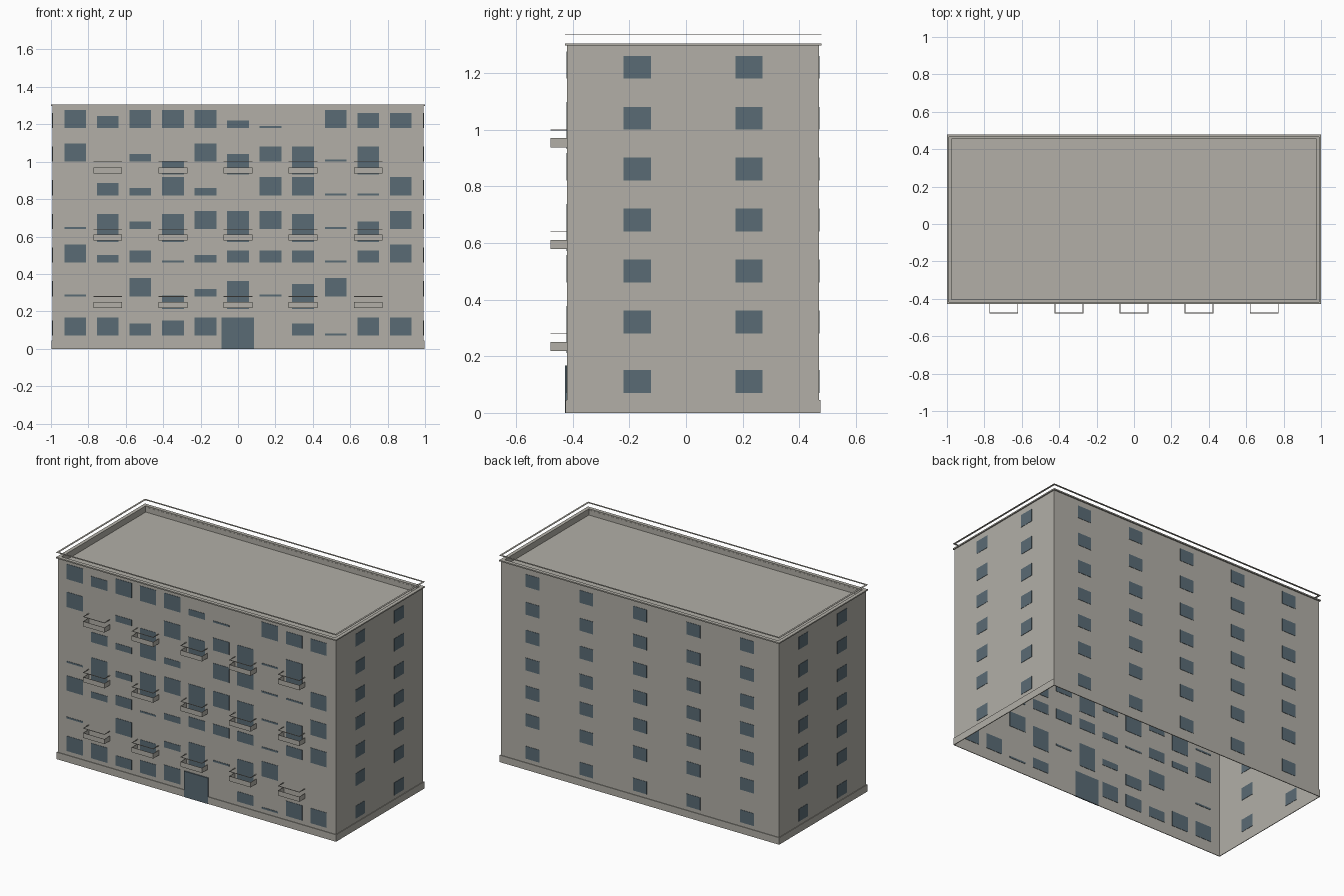
import bpy
import bmesh

cube = bpy.data.objects.get("Cube")
if cube:
    bpy.data.objects.remove(cube, do_unlink=True)


def material(name, rgb):
    mat = bpy.data.materials.new(name)
    mat.use_nodes = True
    color = (*rgb, 1.0)
    mat.diffuse_color = color
    mat.node_tree.nodes["Principled BSDF"].inputs["Base Color"].default_value = color
    return mat


concrete = material("warm_grey_concrete", (0.445, 0.43, 0.386))
glass = material("slate_blue_glass", (0.102, 0.147, 0.178))


def finish(name, bm, mat):
    bmesh.ops.recalc_face_normals(bm, faces=bm.faces)
    mesh = bpy.data.meshes.new(name)
    bm.to_mesh(mesh)
    bm.free()
    mesh.materials.append(mat)
    obj = bpy.data.objects.new(name, mesh)
    bpy.context.collection.objects.link(obj)
    return obj


def add_box(bm, low, high):
    """Axis-aligned box between two corners."""
    verts = bmesh.ops.create_cube(bm, size=1)["verts"]
    for v in verts:
        for i in range(3):
            v.co[i] = (low[i] + high[i]) / 2 + v.co[i] * (high[i] - low[i])
    return verts


def ring(name, outer, width, z0, z1):
    """Rectangular frame around the building; outer is (half x, half y)."""
    bm = bmesh.new()
    hx, hy = outer
    loops = []
    for inset, z in ((0, z0), (0, z1), (width, z1), (width, z0)):
        loops.append([bm.verts.new((sx * (hx - inset), MID_Y + sy * (hy - inset), z))
                      for sx, sy in ((-1, -1), (1, -1), (1, 1), (-1, 1))])
    for a, b in zip(loops, loops[1:] + loops[:1]):
        for i in range(4):
            j = (i + 1) % 4
            bm.faces.new((a[i], a[j], b[j], b[i]))
    return finish(name, bm, concrete)


MID_Y = 0.025
HALF_X, HALF_Y = 0.993, 0.445
FRONT = MID_Y - HALF_Y
BACK = MID_Y + HALF_Y
ROOF = 1.265
PLATE = 0.002
SILLS = [0.07] + [0.28 + 0.18 * i for i in range(6)]

# Main block: open underneath, flat roof deck on top
bm = bmesh.new()
add_box(bm, (-HALF_X, FRONT, 0), (HALF_X, BACK, ROOF))
bm.normal_update()
bottom = [f for f in bm.faces if f.normal.z < -0.5]
bmesh.ops.delete(bm, geom=bottom, context="FACES_ONLY")
finish("walls_and_roof", bm, concrete)

# Plinth, parapet, cornice and floating roof rail
ring("plinth", (0.998, 0.45), 0.004, 0, 0.045)
ring("parapet", (HALF_X, HALF_Y), 0.016, ROOF, 1.297)
ring("cornice", (1.0, 0.453), 0.023, 1.297, 1.305)
ring("roof_rail", (1.0, 0.453), 0.012, 1.334, 1.336)

# Front windows: one letter per window gives the height left open by its blind
OPEN = {"o": 0.004, "a": 0.011, "b": 0.04, "c": 0.065, "d": 0.081, "e": 0.097}
BLINDS = ["eecde..caee", "a.eobdace..", "ebcabcccace", "adbdeeedabe",
          ".cbeb.eeaae", "e.boebddad.", "eceeeba.edd"]
columns = [0.174 * (i - 5) for i in range(11)]


def has_balcony(row, col):
    return row % 2 == 1 and col % 2 == 1


bm = bmesh.new()
for row, (sill, letters) in enumerate(zip(SILLS, BLINDS)):
    for col, (x, letter) in enumerate(zip(columns, letters)):
        if letter in OPEN:
            low = sill - 0.068 if has_balcony(row, col) else sill
            add_box(bm, (x - 0.058, FRONT - PLATE, low),
                    (x + 0.058, FRONT + PLATE, sill + OPEN[letter]))
finish("front_windows", bm, glass)

# Entrance door
bm = bmesh.new()
add_box(bm, (-0.087, FRONT - 0.007, 0), (0.085, FRONT, 0.167))
finish("entrance_door", bm, glass)

# Back windows
bm = bmesh.new()
for sill in SILLS:
    for i in range(-2, 3):
        x = 0.383 * i
        add_box(bm, (x - 0.049, BACK - PLATE, sill), (x + 0.049, BACK + PLATE, sill + 0.081))
finish("back_windows", bm, glass)

# Side windows
for name, side in (("left_windows", 1), ("right_windows", -1)):
    bm = bmesh.new()
    for sill in SILLS:
        for y in (MID_Y - 0.197, MID_Y + 0.197):
            x = side * HALF_X
            add_box(bm, (x - PLATE, y - 0.048, sill), (x + PLATE, y + 0.048, sill + 0.081))
    finish(name, bm, glass)


# Balconies: thin three-sided apron with a separate handrail above, no floor
def three_sides(bm, x, z0, z1, thick):
    half, y0 = 0.077, -0.478
    add_box(bm, (x - half, y0, z0), (x + half, y0 + thick, z1))
    for side in (-1, 1):
        edge = x + side * half
        inner = edge - side * thick
        add_box(bm, (min(edge, inner), y0 + thick, z0), (max(edge, inner), FRONT, z1))


aprons, rails = bmesh.new(), bmesh.new()
for row, sill in enumerate(SILLS):
    for col, x in enumerate(columns):
        if has_balcony(row, col):
            three_sides(aprons, x, sill - 0.062, sill - 0.03, 0.002)
            three_sides(rails, x, sill - 0.002, sill + 0.001, 0.004)
finish("balcony_aprons", aprons, concrete)
finish("balcony_handrails", rails, concrete)
